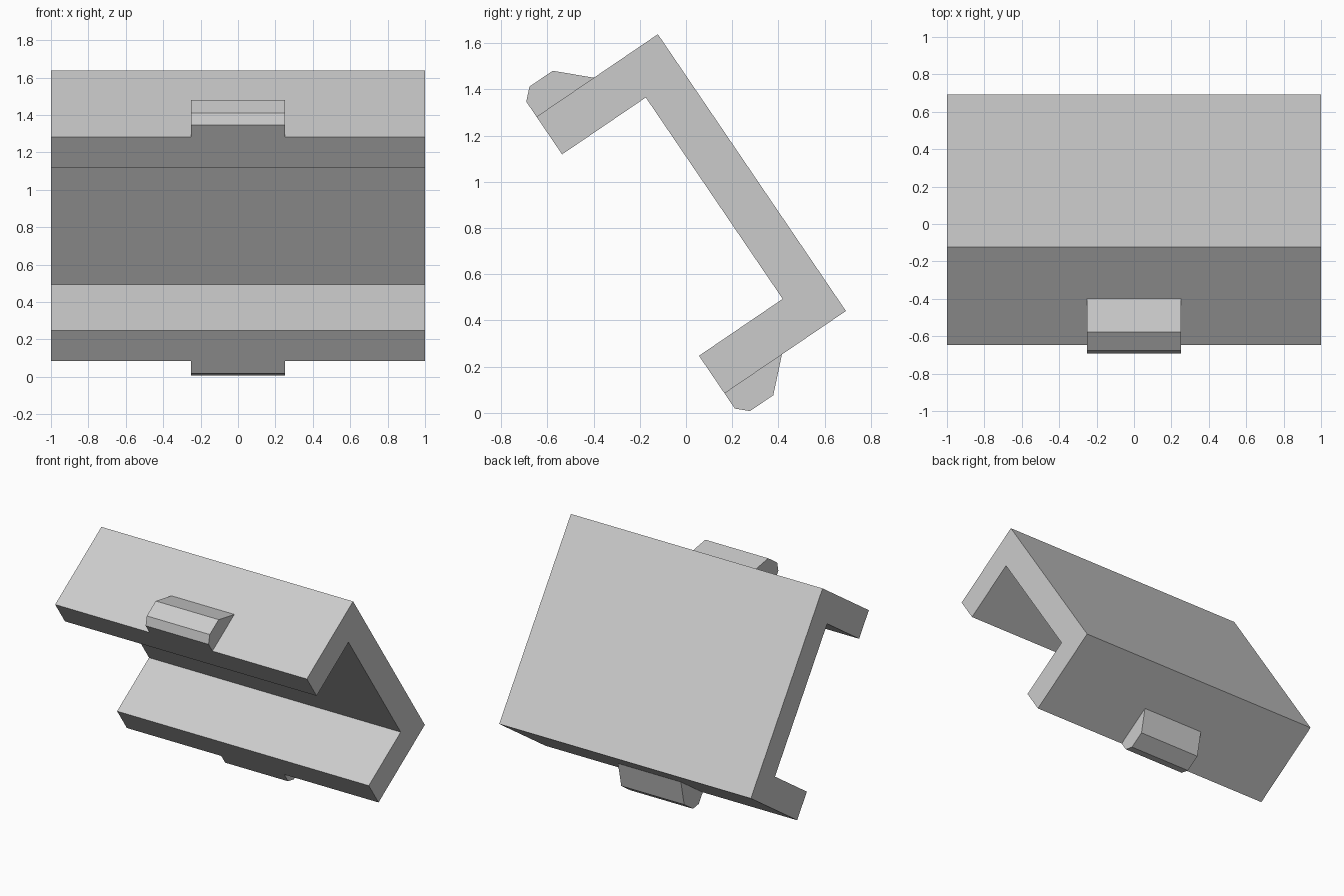
import bpy, bmesh, math

cube = bpy.data.objects.get("Cube")
if cube:
    bpy.data.objects.remove(cube, do_unlink=True)

TILT = math.radians(34.2)
ORIGIN = (0, -0.24, 0.683)   # midway between the two flange tips
HALF = 0.724                 # half height of the channel
DEPTH = 0.635                # flange tip to back of the web
WALL = 0.197

grey = bpy.data.materials.new("plain_grey")
grey.use_nodes = True
colour = (0.6, 0.6, 0.6, 1)
grey.diffuse_color = colour
grey.node_tree.nodes["Principled BSDF"].inputs["Base Color"].default_value = colour


def extrude_profile(name, profile, half_width):
    """Extrude a (depth, height) outline along x and tilt it into place."""
    bm = bmesh.new()
    face = bm.faces.new([bm.verts.new((-half_width, y, z)) for y, z in profile])
    moved = bmesh.ops.extrude_face_region(bm, geom=[face])["geom"]
    verts = [v for v in moved if isinstance(v, bmesh.types.BMVert)]
    bmesh.ops.translate(bm, vec=(2 * half_width, 0, 0), verts=verts)
    bmesh.ops.recalc_face_normals(bm, faces=bm.faces)
    mesh = bpy.data.meshes.new(name)
    bm.to_mesh(mesh)
    bm.free()
    mesh.materials.append(grey)
    obj = bpy.data.objects.new(name, mesh)
    obj.location = ORIGIN
    obj.rotation_euler.x = TILT
    bpy.context.collection.objects.link(obj)


# C-shaped channel: half outline mirrored about the middle of the web
half = [(DEPTH, HALF), (0, HALF), (0, HALF - WALL), (DEPTH - WALL, HALF - WALL)]
extrude_profile("channel", half + [(y, -z) for y, z in reversed(half)], 1.0)

# Snap catches at the middle of each flange tip
catch = [(0, 0), (0, 0.079), (0.048, 0.125), (0.17, 0.125), (0.3, 0)]
for name, side in (("upper_catch", 1), ("lower_catch", -1)):
    extrude_profile(name, [(y, side * (HALF + h)) for y, h in catch], 0.25)
